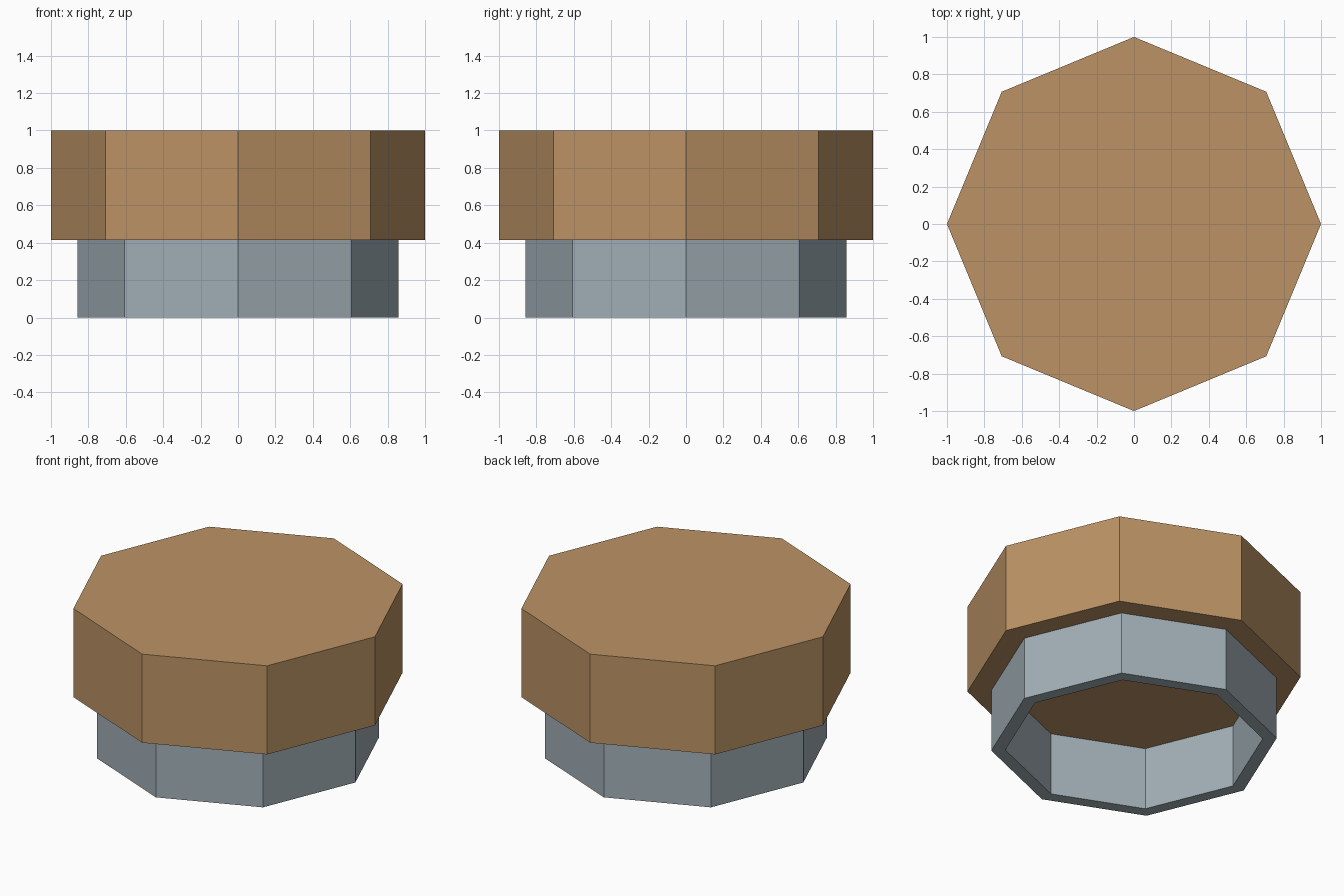
import bpy
import bmesh
from math import cos, sin, pi

SIDES = 8
SEAM = 0.415  # height where the cap meets the collar

default = bpy.data.objects.get("Cube")
if default:
    bpy.data.objects.remove(default, do_unlink=True)


def make_material(name, color):
    mat = bpy.data.materials.new(name)
    mat.use_nodes = True
    mat.diffuse_color = color
    mat.node_tree.nodes["Principled BSDF"].inputs["Base Color"].default_value = color
    return mat


def ring(bm, radius, z):
    """Octagon of vertices with corners on the x and y axes."""
    angles = [2 * pi * i / SIDES for i in range(SIDES)]
    return [bm.verts.new((radius * cos(a), radius * sin(a), z)) for a in angles]


def bridge(bm, a, b):
    for i in range(SIDES):
        j = (i + 1) % SIDES
        bm.faces.new((a[i], a[j], b[j], b[i]))


def finish(bm, name, mat):
    bmesh.ops.recalc_face_normals(bm, faces=bm.faces)
    mesh = bpy.data.meshes.new(name)
    bm.to_mesh(mesh)
    bm.free()
    mesh.materials.append(mat)
    obj = bpy.data.objects.new(name, mesh)
    bpy.context.collection.objects.link(obj)
    return obj


brown = make_material("warm brown", (0.50, 0.29, 0.13, 1))
grey = make_material("blue grey", (0.36, 0.43, 0.47, 1))

# Solid octagonal cap
bm = bmesh.new()
low, high = ring(bm, 1.0, SEAM), ring(bm, 1.0, 1.0)
bridge(bm, low, high)
bm.faces.new(low)
bm.faces.new(high)
finish(bm, "cap", brown)

# Hollow collar, open underneath, closed above by the cap
bm = bmesh.new()
outer_top, outer_low = ring(bm, 0.857, SEAM), ring(bm, 0.857, 0)
inner_low, inner_top = ring(bm, 0.773, 0), ring(bm, 0.773, SEAM)
bridge(bm, outer_top, outer_low)
bridge(bm, outer_low, inner_low)
bridge(bm, inner_low, inner_top)
finish(bm, "collar", grey)
